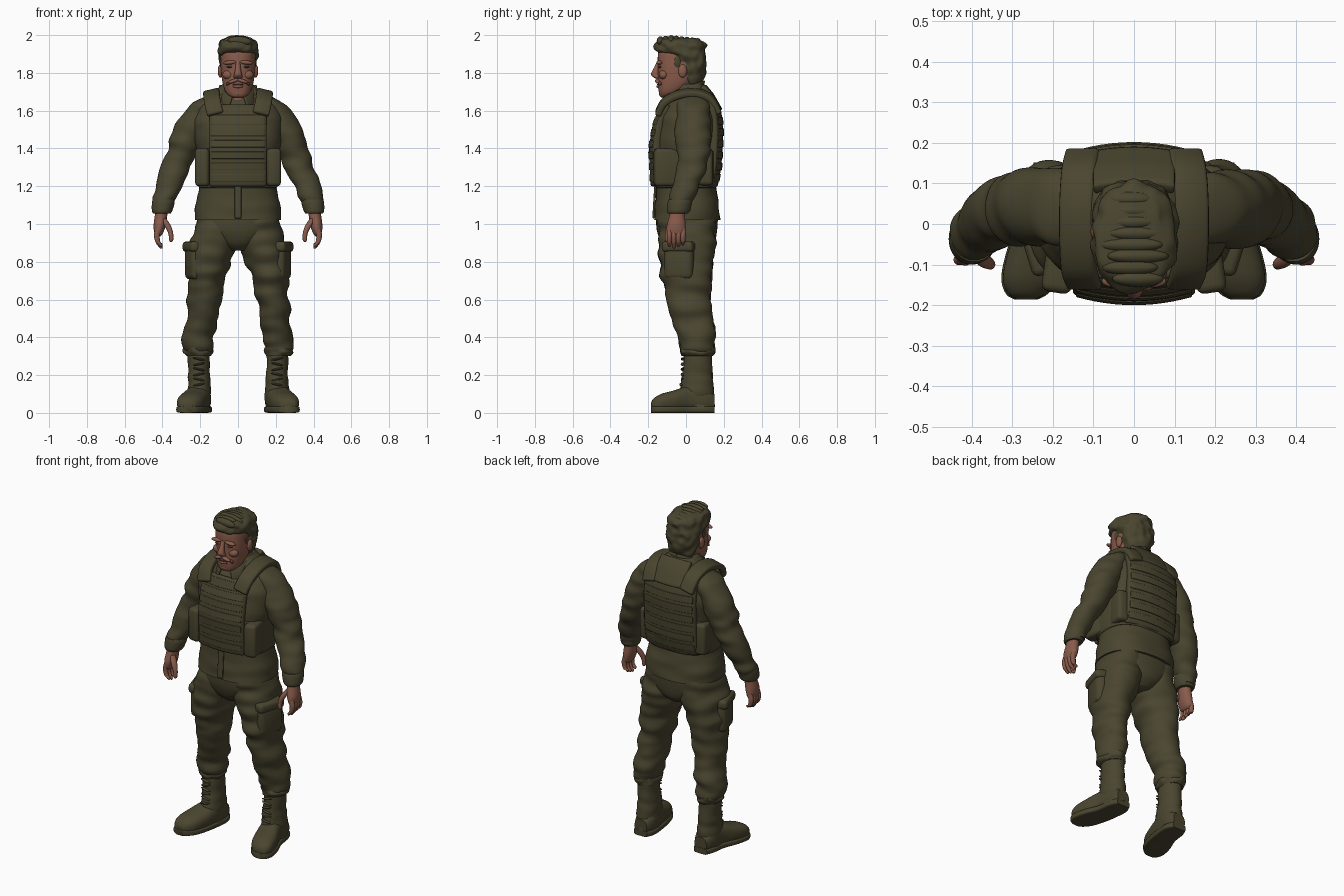
import bpy, bmesh, math
from mathutils import Vector, Matrix, noise

old_cube = bpy.data.objects.get("Cube")
if old_cube:
    bpy.data.objects.remove(old_cube, do_unlink=True)


def material(name, colour):
    mat = bpy.data.materials.new(name)
    mat.use_nodes = True
    mat.diffuse_color = (*colour, 1)
    shader = mat.node_tree.nodes["Principled BSDF"]
    shader.inputs["Base Color"].default_value = (*colour, 1)
    shader.inputs["Roughness"].default_value = 0.8
    return mat


olive = material("olive cloth", (0.068, 0.06, 0.029))
skin = material("skin", (0.25, 0.105, 0.07))
brown = material("dark brown", (0.1, 0.05, 0.032))


def finish(name, bm, mat, angle=50):
    """Turn a bmesh into a smooth object with sharp creases."""
    bmesh.ops.recalc_face_normals(bm, faces=bm.faces[:])
    mesh = bpy.data.meshes.new(name)
    bm.to_mesh(mesh)
    bm.free()
    mesh.materials.append(mat)
    mesh.polygons.foreach_set("use_smooth", [True] * len(mesh.polygons))
    mesh.set_sharp_from_angle(angle=math.radians(angle))
    obj = bpy.data.objects.new(name, mesh)
    bpy.context.collection.objects.link(obj)
    return obj


def spline(points, steps):
    """Smooth curve through points of any dimension."""
    pts = [Vector(p) for p in points]
    pts = [pts[0]] + pts + [pts[-1]]
    out = []
    for a, b, c, d in zip(pts, pts[1:], pts[2:], pts[3:]):
        for k in range(steps):
            t = k / steps
            out.append(b + (c - a) * (t / 2)
                       + (a * 2 - b * 5 + c * 4 - d) * (t * t / 2)
                       + (b * 3 - a - c * 3 + d) * (t ** 3 / 2))
    return out + [pts[-1]]


def bridge(bm, rows, closed):
    for a, b in zip(rows, rows[1:]):
        for j in range(len(a) if closed else len(a) - 1):
            k = (j + 1) % len(a)
            bm.faces.new((a[j], a[k], b[k], b[j]))


def loft(name, sections, mat, side=1, power=2, axis="z", fold=(0, 1, 1), n=40, steps=6):
    """Rounded body through sections (x, y, z, radius a, radius b), with cloth folds."""
    bm = bmesh.new()
    rings = []
    for x, y, z, ra, rb in spline(sections, steps):
        ring = []
        for j in range(n):
            ang = math.tau * j / n
            c, s = (math.copysign(abs(v) ** (2 / power), v) for v in (math.cos(ang), math.sin(ang)))
            c, s = c * max(ra, 0.003), s * max(rb, 0.003)
            out = Vector((c, s, 0)) if axis == "z" else Vector((c, 0, s))
            co = Vector((x, y, z)) + out
            amp, across, along = fold
            if amp:
                seed = Vector((co.x * side * across, co.y * across, co.z * along))
                co += out.normalized() * amp * noise.noise(seed)
            ring.append(bm.verts.new((co.x * side, co.y, co.z)))
        rings.append(ring)
    bridge(bm, rings, True)
    bm.faces.new(rings[0])
    bm.faces.new(rings[-1])
    return finish(name, bm, mat)


def thicken(obj, thickness, round_off):
    mod = obj.modifiers.new("thickness", "SOLIDIFY")
    mod.thickness, mod.offset = thickness, 0
    mod = obj.modifiers.new("soft edge", "BEVEL")
    mod.width, mod.segments = round_off, 2


def ribbon(name, path, width, mat, side=1, thickness=0.02):
    """Strap along a path, spread along a width vector."""
    bm = bmesh.new()
    rows = []
    for p in spline(path, 5):
        row = [p + Vector(width) * u for u in (-0.5, 0, 0.5)]
        rows.append([bm.verts.new((q.x * side, q.y, q.z)) for q in row])
    bridge(bm, rows, False)
    thicken(finish(name, bm, mat), thickness, thickness / 3)


def ball(name, centre, size, mat, side=1, tilt=0):
    bm = bmesh.new()
    bmesh.ops.create_uvsphere(bm, u_segments=20, v_segments=12, radius=1)
    place = Matrix.Translation((centre[0] * side, *centre[1:])) @ Matrix.Rotation(tilt * side, 4, "Y")
    bm.transform(place @ Matrix.Diagonal((*size, 1)))
    finish(name, bm, mat)


def box(name, centre, size, mat, side=1, turn=0, round_off=0.02):
    bm = bmesh.new()
    bmesh.ops.create_cube(bm, size=1)
    place = Matrix.Translation((centre[0] * side, *centre[1:])) @ Matrix.Rotation(turn * side, 4, "Z")
    bm.transform(place @ Matrix.Diagonal((*size, 1)))
    bmesh.ops.bevel(bm, geom=bm.edges[:], offset=round_off, segments=3, affect="EDGES", profile=0.5)
    finish(name, bm, mat)


# Vest outlines, as (height, depth)
front_line = [(1.2, -.185), (1.4, -.195), (1.52, -.175), (1.63, -.135)]
back_line = [(1.2, .165), (1.3, .185), (1.5, .195), (1.6, .185), (1.68, .14), (1.74, .09)]


def depth(line, z):
    for (za, ya), (zb, yb) in zip(line, line[1:]):
        if z <= zb:
            return ya + (yb - ya) * (z - za) / (zb - za)
    return line[-1][1]


def panel(name, line, low, high, half, thickness, offset=0.0):
    """Curved plate that follows a vest outline."""
    bm = bmesh.new()
    out = math.copysign(1, line[0][1])
    rows = []
    for i in range(9):
        z = low + (high - low) * i / 8
        rows.append([bm.verts.new((half * u / 6, depth(line, z) + out * (offset - (half * u / 6) ** 2), z))
                     for u in range(-6, 7)])
    bridge(bm, rows, False)
    thicken(finish(name, bm, mat=olive), thickness, thickness / 4)


# Jacket body, skirt and trouser seat
loft("jacket", [(0, .005, 1.02, .228, .175), (0, .005, 1.1, .225, .168), (0, 0, 1.2, .205, .16),
                (0, 0, 1.35, .21, .165), (0, .01, 1.5, .24, .165), (0, .02, 1.6, .225, .145),
                (0, .03, 1.67, .17, .11), (0, .03, 1.72, .1, .08), (0, .02, 1.74, .08, .07)],
     olive, power=2.4, fold=(.008, 5, 18), n=56)
ribbon("jacket_placket", [(0, -.172, 1.03), (0, -.168, 1.11), (0, -.162, 1.2)], (.035, 0, 0), olive, thickness=.012)
loft("trouser_seat", [(0, .005, 1.06, .21, .165), (0, .005, .97, .215, .16),
                      (0, .01, .9, .13, .14), (0, .01, .86, .05, .1)], olive, power=2.3)

# Armoured vest with webbing rows
loft("vest_waistband", [(0, 0, 1.195, .195, .155), (0, 0, 1.21, .21, .165), (0, 0, 1.38, .215, .17),
                        (0, 0, 1.4, .2, .16)], olive, power=2.8, fold=(.004, 8, 20))
panel("vest_front", front_line, 1.2, 1.63, .148, .045, -.02)
panel("vest_back", back_line, 1.2, 1.66, .17, .045, -.02)
panel("vest_back_yoke", back_line, 1.6, 1.73, .1, .03, -.005)
for i in range(6):
    z = 1.225 + i * .06
    panel(f"front_webbing_{i}", front_line, z, z + .038, .142, .012)
    panel(f"back_webbing_{i}", back_line, z, z + .04, .163, .014)
panel("vest_chest_flap", front_line, 1.575, 1.62, .125, .014)

for side, word in ((1, "left"), (-1, "right")):
    # Vest pouches, shoulder pads and collar
    box(word + "_vest_pouch", (.182, -.095, 1.3), (.075, .15, .2), olive, side, .15)
    box(word + "_vest_pouch_rear", (.18, .08, 1.3), (.07, .13, .19), olive, side, -.15)
    ribbon(word + "_shoulder_pad", [(.12, -.15, 1.58), (.135, -.115, 1.645), (.14, -.04, 1.685),
                                    (.14, .05, 1.695), (.135, .13, 1.665), (.125, .175, 1.59)],
           (.085, 0, -.02), olive, side, .034)
    ribbon(word + "_collar", [(0, .09, 1.73), (.065, .065, 1.72), (.088, 0, 1.7), (.078, -.07, 1.67),
                              (.04, -.125, 1.645)], (.02, -.012, -.06), olive, side, .014)

    # Sleeve and cuff
    loft(word + "_sleeve", [(.15, .035, 1.675, .03, .05), (.185, .038, 1.63, .07, .085),
                            (.225, .04, 1.55, .09, .095), (.265, .042, 1.46, .092, .093),
                            (.29, .038, 1.39, .082, .085), (.325, .03, 1.3, .08, .077),
                            (.358, .008, 1.22, .076, .073), (.39, -.02, 1.14, .062, .066),
                            (.4, -.035, 1.07, .05, .06)], olive, side, fold=(.017, 6, 17), steps=8)
    loft(word + "_cuff", [(.394, -.03, 1.13, .057, .063), (.396, -.033, 1.11, .06, .065),
                          (.402, -.04, 1.07, .054, .06), (.403, -.042, 1.055, .046, .052)], olive, side)

    # Hand
    loft(word + "_palm", [(.403, -.042, 1.09, .033, .038), (.408, -.047, 1.04, .033, .042),
                          (.415, -.052, .99, .032, .05), (.42, -.052, .95, .022, .046),
                          (.42, -.052, .935, .01, .03)], skin, side)
    for i, finger in enumerate(("index", "middle", "ring", "little")):
        y, tip = -.088 + i * .024, .88 + abs(i - 1) * .008
        loft(f"{word}_{finger}_finger", [(.422, y, .975, .015, .013), (.43, y, .94, .015, .014),
                                         (.424, y, .905, .013, .012), (.41, y, tip, .011, .01),
                                         (.406, y, tip - .01, .004, .004)], skin, side, n=14)
    loft(word + "_thumb", [(.395, -.07, 1.03, .014, .016), (.372, -.088, .99, .017, .018),
                           (.356, -.098, .95, .013, .014), (.354, -.1, .915, .011, .011),
                           (.355, -.1, .905, .004, .004)], skin, side, n=16)

    # Trouser leg with cargo pocket
    loft(word + "_trouser_leg", [(.11, .005, 1.04, .1, .15), (.115, .005, .95, .12, .152),
                                 (.138, .005, .86, .12, .148), (.16, 0, .76, .105, .138),
                                 (.175, .01, .65, .092, .122), (.186, .022, .56, .082, .112),
                                 (.197, .042, .47, .083, .105), (.21, .055, .39, .082, .1),
                                 (.214, .06, .34, .076, .092), (.208, .062, .3, .058, .076)],
         olive, side, power=2.1, fold=(.02, 6, 16), steps=8)
    loft(word + "_trouser_hem", [(.21, .06, .3, .062, .08), (.213, .06, .32, .077, .09),
                                 (.213, .06, .345, .07, .088)], olive, side, fold=(.014, 20, 30))
    box(word + "_cargo_pocket", (.225, -.035, .8), (.085, .16, .19), olive, side, -.3, .03)
    box(word + "_cargo_flap", (.225, -.036, .88), (.1, .172, .055), olive, side, -.3, .018)

    # Boot
    loft(word + "_boot_shaft", [(.207, .062, .34, .056, .074), (.206, .062, .22, .058, .078),
                                (.205, .058, .13, .062, .088), (.205, .06, .03, .06, .09)],
         olive, side, fold=(.007, 8, 22))
    foot = [(.203, .15, .055, .04, .045), (.203, .1, .07, .06, .065), (.212, .02, .075, .064, .07),
            (.235, -.06, .062, .073, .058), (.254, -.13, .052, .069, .049), (.264, -.17, .042, .048, .036),
            (.266, -.184, .036, .025, .02)]
    loft(word + "_boot_foot", foot, olive, side, power=2.5, axis="y")
    sole = [(x, y * 1.01, .018, ra + .004, .018) for x, y, z, ra, rb in foot]
    loft(word + "_boot_sole", sole, olive, side, power=5, axis="y")
    for i in range(6):
        ball(f"{word}_boot_lace_{i}", (.207, -.018 - .007 * (i < 1), .15 + i * .027), (.032, .01, .006),
             olive, side, .2 * (-1) ** i)

    # Ear, brow, eye, cheek and moustache
    ball(word + "_ear", (.094, -.018, 1.81), (.013, .023, .035), skin, side)
    ball(word + "_brow", (.042, -.141, 1.855), (.038, .016, .011), skin, side, .1)
    ball(word + "_eye", (.04, -.138, 1.832), (.02, .009, .006), brown, side)
    ball(word + "_cheek", (.05, -.118, 1.79), (.032, .025, .025), skin, side)
    ball(word + "_moustache", (.024, -.15, 1.757), (.03, .014, .01), skin, side, .3)
    ball(word + "_moustache_tip", (.052, -.137, 1.744), (.013, .009, .008), brown, side, .6)
    ball(word + "_sideburn", (.087, -.045, 1.86), (.01, .018, .035), olive, side)

# Neck, head and face
loft("neck", [(0, -.02, 1.62, .06, .075), (0, -.015, 1.7, .068, .07), (0, -.005, 1.8, .07, .07)], skin)
loft("head", [(0, -.105, 1.668, .025, .02), (0, -.098, 1.677, .045, .04), (0, -.08, 1.7, .066, .064),
              (0, -.056, 1.74, .08, .093), (0, -.042, 1.79, .088, .106), (0, -.035, 1.86, .092, .115),
              (0, -.03, 1.92, .088, .113), (0, -.03, 1.97, .05, .07)], skin, power=2.3)
loft("nose", [(0, -.142, 1.862, .012, .01), (0, -.154, 1.83, .013, .014), (0, -.163, 1.795, .02, .022),
              (0, -.155, 1.777, .024, .018), (0, -.15, 1.77, .014, .01)], skin, n=20)
ball("mouth_line", (0, -.147, 1.738), (.03, .007, .004), brown)
ball("lower_lip", (0, -.146, 1.728), (.027, .011, .008), skin)
ball("chin", (0, -.124, 1.693), (.034, .02, .02), skin)

# Hair with clumps combed across the crown
loft("hair", [(0, .035, 1.725, .055, .035), (0, .033, 1.78, .083, .06), (0, .028, 1.84, .098, .078),
              (0, .005, 1.885, .102, .102), (0, -.028, 1.915, .104, .13), (0, -.03, 1.95, .102, .132),
              (0, -.032, 1.975, .085, .11), (0, -.035, 1.985, .05, .075)],
     olive, power=2.2, fold=(.016, 24, 24), n=64)
for i in range(8):
    y = -.135 + i * .028
    wide = .082 - .018 * abs(i - 3) / 3
    ball(f"hair_clump_{i}", ((-1) ** i * .01, y, 1.975 - .003 * abs(i - 2)), (wide, .02, .024), olive,
         tilt=.08 * (-1) ** i)
